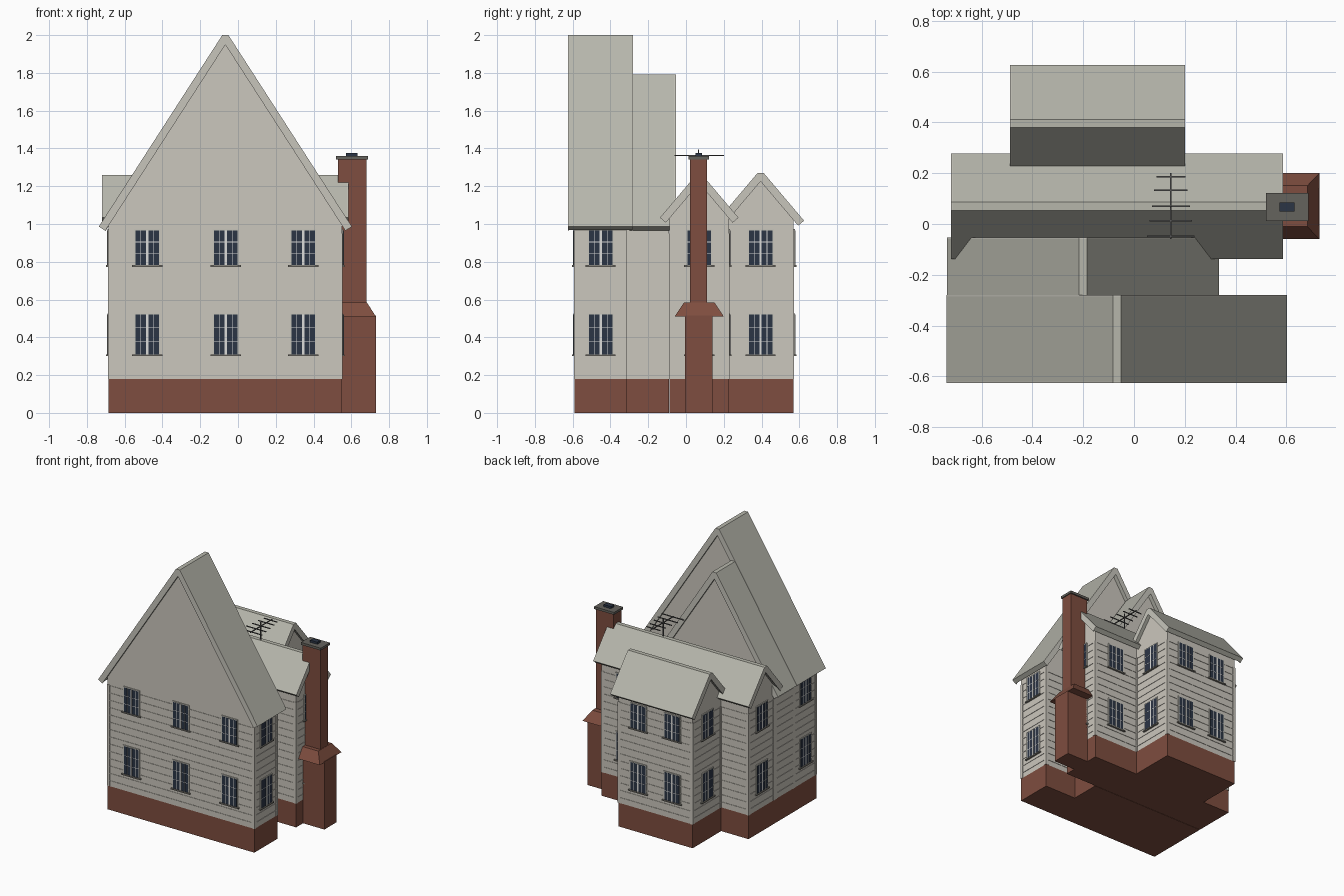
import bpy, bmesh
from math import sqrt
from mathutils import Vector

if "Cube" in bpy.data.objects:
    bpy.data.objects.remove(bpy.data.objects["Cube"])


def material(name, r, g, b):
    m = bpy.data.materials.new(name)
    m.use_nodes = True
    m.diffuse_color = (r, g, b, 1)
    bsdf = m.node_tree.nodes["Principled BSDF"]
    bsdf.inputs["Base Color"].default_value = (r, g, b, 1)
    bsdf.inputs["Roughness"].default_value = 0.9
    return m


SIDING = material("cream siding", 0.60, 0.57, 0.51)
ROOF = material("grey green roof", 0.47, 0.47, 0.41)
TRIM = material("pale trim", 0.57, 0.56, 0.50)
BRICK = material("red brick", 0.21, 0.075, 0.05)
GLASS = material("navy glass", 0.024, 0.035, 0.06)
WHITE = material("white glazing bars", 0.72, 0.72, 0.70)
SILL = material("grey sill", 0.24, 0.23, 0.20)
STONE = material("dark stone", 0.13, 0.125, 0.11)
METAL = material("aerial metal", 0.10, 0.10, 0.10)


def finish(bm, name, mat):
    bmesh.ops.recalc_face_normals(bm, faces=bm.faces)
    mesh = bpy.data.meshes.new(name)
    bm.to_mesh(mesh)
    bm.free()
    mesh.materials.append(mat)
    obj = bpy.data.objects.new(name, mesh)
    bpy.context.collection.objects.link(obj)
    return obj


def boxes(name, spans, mat):
    """One object from several boxes given as (x0, x1, y0, y1, z0, z1)."""
    bm = bmesh.new()
    for x0, x1, y0, y1, z0, z1 in spans:
        for v in bmesh.ops.create_cube(bm, size=1)["verts"]:
            v.co = Vector((x1 if v.co.x > 0 else x0,
                           y1 if v.co.y > 0 else y0,
                           z1 if v.co.z > 0 else z0))
    return finish(bm, name, mat)


def prism(name, profile, start, end, axis, mat):
    """Extrude a (across, height) profile along the x or y axis."""
    bm = bmesh.new()
    place = (lambda u, v, z: (u, v, z)) if axis == "y" else (lambda u, v, z: (v, u, z))
    rings = [[bm.verts.new(place(u, v, z)) for u, z in profile] for v in (start, end)]
    for ring in rings:
        bm.faces.new(ring)
    n = len(profile)
    for i in range(n):
        j = (i + 1) % n
        bm.faces.new((rings[0][i], rings[0][j], rings[1][j], rings[1][i]))
    return finish(bm, name, mat)


BASE_TOP = 0.18
RIDGE = 0.016    # half width of the flat ridge
THICK = 0.035    # roof thickness


def roof_profile(mid, half, apex, slope, grow=0.0):
    k = sqrt(1 + slope * slope)
    t = THICK + grow
    eave = apex - half * slope
    inner = (half - t * slope / k, eave - t / k)
    return [(mid - half, eave), (mid - RIDGE, apex - RIDGE * slope),
            (mid + RIDGE, apex - RIDGE * slope), (mid + half, eave),
            (mid + inner[0], inner[1]), (mid, apex - t * k),
            (mid - inner[0], inner[1])]


def block(name, axis, mid, half, ends, roof_half, roof_ends, apex, slope, boards):
    """A gabled wing: brick base, walls, lap boards, corner boards and roof."""
    a, b = ends
    lo, hi = mid - half, mid + half
    x0, x1, y0, y1 = (lo, hi, a, b) if axis == "y" else (a, b, lo, hi)
    boxes(name + "_base", [(x0, x1, y0, y1, 0, BASE_TOP)], BRICK)

    top = apex - THICK * sqrt(1 + slope * slope) + 0.01
    eave = top - half * slope
    prism(name + "_walls", [(lo, BASE_TOP), (hi, BASE_TOP), (hi, eave),
                            (mid, top), (lo, eave)], a, b, axis, SIDING)

    # lap edges of the siding
    e = 0.003
    boxes(name + "_siding", [(x0 - e, x1 + e, y0 - e, y1 + e, z, z + 0.004)
                             for z in (0.22 + 0.0555 * i for i in range(14))], SIDING)
    c = 0.02
    boxes(name + "_corners", [(x - c if x == x1 else x - e, x + e if x == x1 else x + c,
                               y - c if y == y1 else y - e, y + e if y == y1 else y + c,
                               BASE_TOP, 0.95)
                              for x in (x0, x1) for y in (y0, y1)], SIDING)

    prism(name + "_roof", roof_profile(mid, roof_half, apex, slope),
          *roof_ends, axis, ROOF)
    for side in boards:
        v = roof_ends[0] if side < 0 else roof_ends[1]
        prism(name + "_bargeboard", roof_profile(mid, roof_half, apex, slope, 0.006),
              v, v + side * 0.006, axis, TRIM)


block("front_block", "y", -0.067, 0.618, (-0.59, -0.315),
      0.67, (-0.62, -0.286), 2.025, 1.55, (-1, 1))
block("middle_block", "y", -0.2, 0.485, (-0.325, -0.09),
      0.535, (-0.30, -0.06), 1.815, 1.55, (1,))
block("cross_wing", "x", 0.07, 0.1575, (-0.685, 0.55),
      0.208, (-0.714, 0.58), 1.279, 1.18, (-1, 1))
block("rear_wing", "x", 0.395, 0.175, (-0.455, 0.17),
      0.23, (-0.482, 0.195), 1.289, 1.18, (-1, 1))


def window(name, axis, along, wall, out, z0, z1):
    """Two-light window on a wall; axis is the wall's normal, out its sign."""
    def span(u0, u1, proud, za, zb):
        w0, w1 = sorted((wall - out * 0.002, wall + out * proud))
        if axis == "y":
            return (along + u0, along + u1, w0, w1, za, zb)
        return (w0, w1, along + u0, along + u1, za, zb)

    w = 0.062
    boxes(name + "_glass", [span(-w, w, 0.007, z0, z1)], GLASS)
    bars = [span(-0.006, 0.006, 0.009, z0, z1)]
    bars += [span(s * 0.034 - 0.0015, s * 0.034 + 0.0015, 0.008, z0, z1) for s in (-1, 1)]
    for i in (1, 2):
        z = z0 + (z1 - z0) * i / 3
        bars.append(span(-w, w, 0.008, z - 0.0015, z + 0.0015))
    boxes(name + "_bars", bars, WHITE)
    boxes(name + "_frame", [span(-w - 0.008, -w, 0.006, z0, z1),
                            span(w, w + 0.008, 0.006, z0, z1),
                            span(-w - 0.008, w + 0.008, 0.006, z1, z1 + 0.007)], TRIM)
    boxes(name + "_sill", [span(-0.08, 0.08, 0.014, z0 - 0.009, z0)], SILL)


# (wall normal, position along wall, wall plane, outward sign)
places = [("y", x, -0.59, -1) for x in (-0.48, -0.065, 0.345)]
places += [("y", x, 0.57, 1) for x in (-0.285, 0.0)]
places += [("y", 0.36, 0.2275, 1)]
places += [("x", -0.452, 0.551, 1), ("x", -0.452, -0.685, -1)]
places += [("x", 0.07, 0.55, 1), ("x", 0.07, -0.685, -1)]
places += [("x", 0.395, 0.17, 1), ("x", 0.395, -0.455, -1)]
for place in places:
    window("lower_window", *place, 0.31, 0.52)
    window("upper_window", *place, 0.782, 0.966)

# chimney
boxes("chimney_foot", [(0.54, 0.73, -0.005, 0.14, 0, 0.515)], BRICK)
boxes("chimney_stack", [(0.53, 0.68, 0.02, 0.112, 0.55, 1.345)], BRICK)
shoulder = boxes("chimney_shoulder", [(0.53, 0.73, -0.06, 0.2, 0.51, 0.585)], BRICK)
for v in shoulder.data.vertices:
    if v.co.z > 0.55:
        v.co.x = min(v.co.x, 0.682)
        v.co.y = 0.07 + (v.co.y - 0.07) * 0.62
boxes("chimney_cap", [(0.52, 0.687, 0.012, 0.122, 1.342, 1.36)], STONE)
boxes("chimney_flue", [(0.572, 0.632, 0.05, 0.085, 1.355, 1.376)], GLASS)

# roof aerial: mast, boom and cross rods
r = 0.003
ax, ay, az = 0.145, 0.067, 1.362
rods = [(ax - r, ax + r, ay - r, ay + r, 1.24, 1.395),
        (ax - r, ax + r, -0.06, 0.2, az - r, az + r)]
for i, y in enumerate((0.185, 0.132, 0.07, 0.012, -0.048)):
    reach = 0.057 + 0.009 * i
    rods.append((ax - reach, ax + reach, y - r, y + r, az - r, az + r))
boxes("aerial", rods, METAL)
